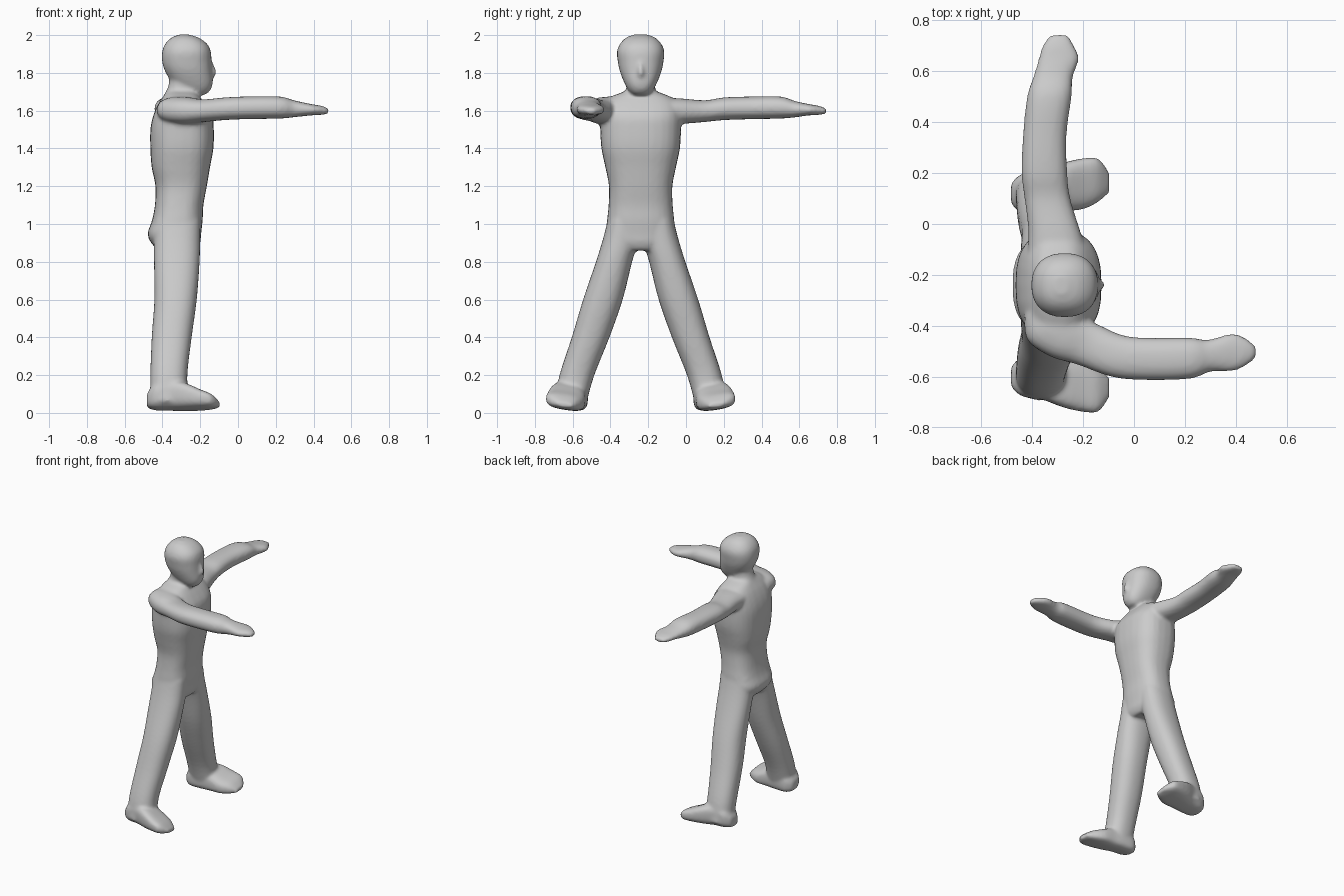
import bpy, bmesh, math
from mathutils import Vector

MID = -0.24          # the body's own symmetry plane in y
bm = bmesh.new()


def catmull(a, b, c, d, t):
    return 0.5 * (2 * b + (c - a) * t + (2 * a - 5 * b + 4 * c - d) * t ** 2
                  + (3 * b - a - 3 * c + d) * t ** 3)


def loft(rings, power=2.3, mirror=False, sides=28, steps=4):
    """Skin (centre, u half axis, v half axis) rings into a closed tube."""
    rings = [[Vector(p) for p in r] for r in rings]
    n, dense = len(rings), []
    for i in range(n - 1):
        quad = [rings[max(0, min(n - 1, i + k))] for k in (-1, 0, 1, 2)]
        dense += [[catmull(*[q[j] for q in quad], s / steps) for j in range(3)]
                  for s in range(steps)]
    dense.append(rings[-1])
    for flip in ((False, True) if mirror else (False,)):
        loops = []
        for c, u, v in dense:
            loop = []
            for k in range(sides):
                a = 2 * math.pi * k / sides
                cu, sv = math.cos(a), math.sin(a)
                p = (c + u * math.copysign(abs(cu) ** (2 / power), cu)
                     + v * math.copysign(abs(sv) ** (2 / power), sv))
                if flip:
                    p.y = 2 * MID - p.y
                loop.append(bm.verts.new(p))
            loops.append(loop)
        for a, b in zip(loops, loops[1:]):
            for k in range(sides):
                m = (k + 1) % sides
                bm.faces.new((a[k], a[m], b[m], b[k]))
        bm.faces.new(loops[0])
        bm.faces.new(loops[-1])


def level(z, x0, x1, y0, y1):
    """Horizontal ring from its x and y extents."""
    return (((x0 + x1) / 2, (y0 + y1) / 2, z),
            ((x1 - x0) / 2, 0, 0), (0, (y1 - y0) / 2, 0))


def centred(z, x0, x1, ry):
    return level(z, x0, x1, MID - ry, MID + ry)


def limb(a, b, z0, z1):
    """Upright ring between two plan points a and b."""
    return (((a[0] + b[0]) / 2, (a[1] + b[1]) / 2, (z0 + z1) / 2),
            ((b[0] - a[0]) / 2, (b[1] - a[1]) / 2, 0), (0, 0, (z1 - z0) / 2))


# torso with hips, chest and sloping shoulders
loft([centred(*r) for r in (
    (0.86, -0.42, -0.22, 0.10), (0.90, -0.46, -0.20, 0.165),
    (0.95, -0.478, -0.195, 0.182), (1.02, -0.455, -0.187, 0.178),
    (1.10, -0.44, -0.183, 0.170), (1.20, -0.437, -0.165, 0.168),
    (1.30, -0.457, -0.148, 0.187), (1.40, -0.464, -0.130, 0.208),
    (1.50, -0.464, -0.128, 0.214), (1.57, -0.45, -0.135, 0.215),
    (1.63, -0.425, -0.17, 0.205), (1.67, -0.40, -0.20, 0.165),
    (1.70, -0.38, -0.22, 0.09))], power=2.6)

# neck
loft([centred(1.6, -0.41, -0.2, 0.09), centred(1.68, -0.39, -0.21, 0.08),
      centred(1.74, -0.366, -0.21, 0.075), centred(1.82, -0.36, -0.21, 0.075)])

# head
loft([centred(*r) for r in (
    (1.685, -0.25, -0.17, 0.040), (1.71, -0.30, -0.145, 0.066),
    (1.75, -0.35, -0.133, 0.088), (1.81, -0.387, -0.137, 0.111),
    (1.86, -0.402, -0.140, 0.121), (1.91, -0.402, -0.143, 0.126),
    (1.95, -0.388, -0.160, 0.112), (1.985, -0.355, -0.205, 0.080),
    (2.003, -0.31, -0.26, 0.035))])

# nose
loft([centred(1.77, -0.18, -0.135, 0.015), centred(1.80, -0.18, -0.112, 0.018),
      centred(1.86, -0.18, -0.135, 0.012)])

# legs
loft([level(*r) for r in (
    (1.02, -0.44, -0.20, -0.415, -0.25), (0.92, -0.445, -0.20, -0.440, -0.25),
    (0.80, -0.445, -0.203, -0.477, -0.285), (0.60, -0.443, -0.218, -0.545, -0.335),
    (0.40, -0.457, -0.245, -0.605, -0.405), (0.20, -0.464, -0.268, -0.670, -0.485),
    (0.06, -0.464, -0.26, -0.695, -0.525))], mirror=True)

# feet, rolled outwards with the legs
feet = []
for x, y, w, z0, z1 in ((-0.483, -0.60, 0.04, 0.03, 0.10), (-0.44, -0.60, 0.077, 0.016, 0.15),
                        (-0.36, -0.605, 0.085, 0.014, 0.17), (-0.28, -0.625, 0.095, 0.014, 0.155),
                        (-0.20, -0.638, 0.10, 0.016, 0.12), (-0.14, -0.652, 0.085, 0.022, 0.095),
                        (-0.097, -0.642, 0.04, 0.03, 0.055)):
    feet.append(((x, y, (z0 + z1) / 2), (0, w, -0.14 * w), (0, 0, (z1 - z0) / 2)))
loft(feet, power=3, mirror=True)

# left arm and hand, stretched sideways
loft([limb(*r) for r in (
    ((-0.42, -0.16), (-0.17, -0.16), 1.53, 1.67), ((-0.415, -0.03), (-0.21, -0.03), 1.53, 1.665),
    ((-0.43, 0.10), (-0.25, 0.10), 1.54, 1.655), ((-0.442, 0.20), (-0.262, 0.20), 1.55, 1.67),
    ((-0.436, 0.35), (-0.265, 0.35), 1.555, 1.675), ((-0.42, 0.50), (-0.245, 0.50), 1.558, 1.675),
    ((-0.395, 0.58), (-0.24, 0.58), 1.565, 1.65), ((-0.375, 0.65), (-0.215, 0.65), 1.575, 1.635),
    ((-0.36, 0.70), (-0.24, 0.71), 1.578, 1.625), ((-0.33, 0.743), (-0.26, 0.745), 1.585, 1.61))])

# right arm and hand, stretched forwards
loft([limb(*r) for r in (
    ((-0.43, -0.36), (-0.20, -0.30), 1.54, 1.67), ((-0.42, -0.455), (-0.20, -0.33), 1.53, 1.675),
    ((-0.33, -0.52), (-0.19, -0.375), 1.53, 1.67), ((-0.22, -0.553), (-0.14, -0.395), 1.54, 1.66),
    ((-0.09, -0.60), (-0.05, -0.435), 1.55, 1.67), ((0.04, -0.613), (0.04, -0.447), 1.555, 1.675),
    ((0.22, -0.608), (0.22, -0.447), 1.558, 1.675), ((0.30, -0.58), (0.29, -0.455), 1.565, 1.655),
    ((0.39, -0.578), (0.385, -0.43), 1.575, 1.635), ((0.45, -0.55), (0.44, -0.45), 1.578, 1.625),
    ((0.482, -0.52), (0.48, -0.48), 1.585, 1.61))])

# fuse the parts into one smooth body
bmesh.ops.recalc_face_normals(bm, faces=bm.faces)
mesh = bpy.data.meshes.new("standing_figure")
bm.to_mesh(mesh)
bm.free()
body = bpy.data.objects.new("standing_figure", mesh)
bpy.context.collection.objects.link(body)
fuse = body.modifiers.new("fuse", 'REMESH')
fuse.mode = 'VOXEL'
fuse.voxel_size = 0.011
fuse.use_smooth_shade = True
soften = body.modifiers.new("soften", 'SMOOTH')
soften.factor = 0.5
soften.iterations = 6
